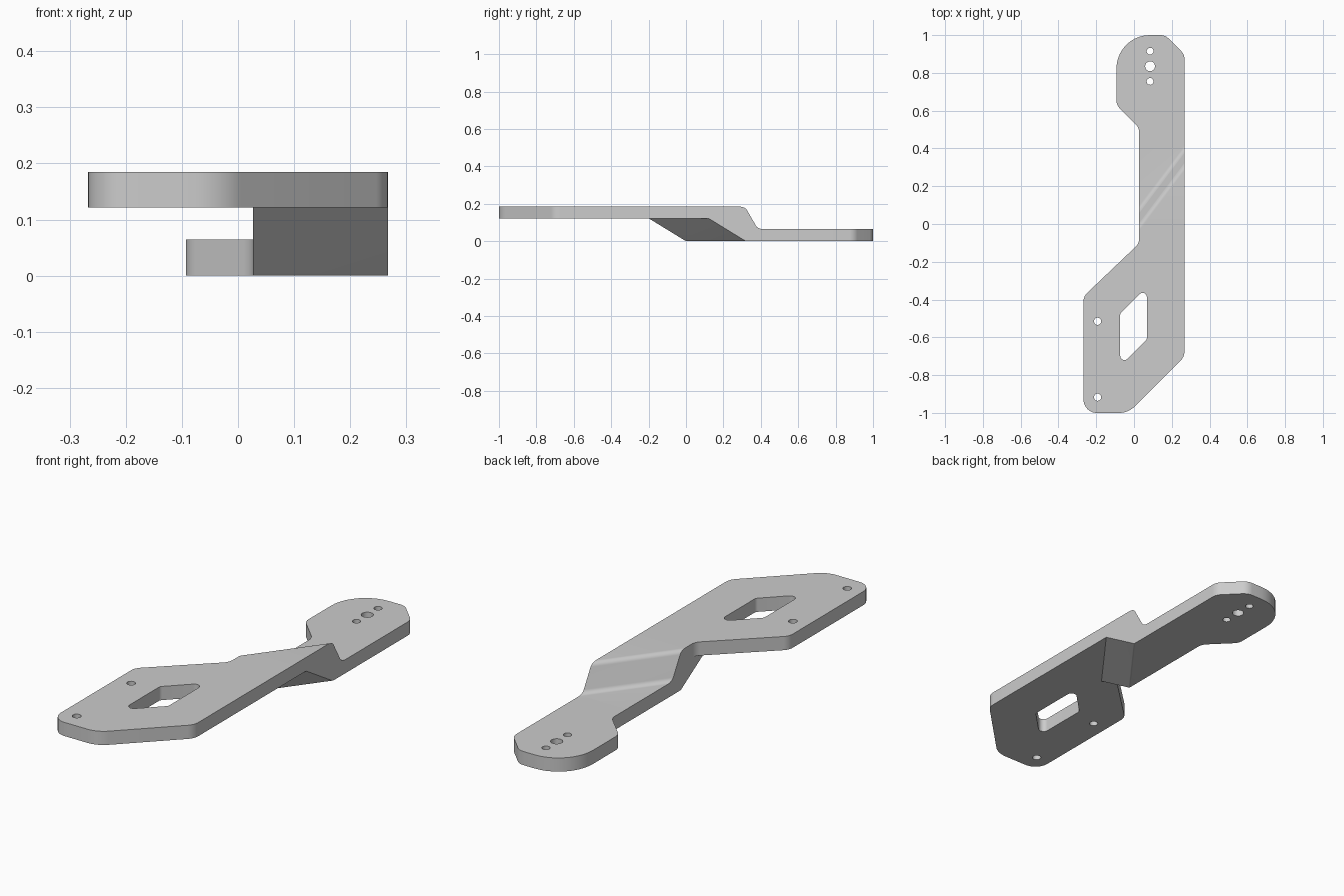
import bpy, bmesh, math
from mathutils import Vector

cube = bpy.data.objects.get("Cube")
if cube:
    bpy.data.objects.remove(cube, do_unlink=True)

LEFT, RIGHT = 0.027, 0.267          # sides of the arm
THICK, LOW, HIGH = 0.064, 0.121, 0.185


def rounded(corners, steps=10):
    """Round each (u, v, radius) corner of a closed polygon."""
    out = []
    for i, (u, v, r) in enumerate(corners):
        p = Vector((u, v))
        if r == 0:
            out.append(p)
            continue
        a = (Vector(corners[i - 1][:2]) - p).normalized()
        b = (Vector(corners[(i + 1) % len(corners)][:2]) - p).normalized()
        half = a.angle(b) / 2
        inward = (a + b).normalized()
        centre = p + inward * r / math.sin(half)
        # Sweep the arc from one tangent point to the other
        side = (a - b).normalized()
        sweep = math.pi / 2 - half
        for k in range(steps + 1):
            ang = sweep * (1 - 2 * k / steps)
            out.append(centre + r * (side * math.sin(ang) - inward * math.cos(ang)))
    return out


def prism(name, points, lo, hi, place=lambda u, v, w: (u, v, w)):
    """Extrude a flat polygon from lo to hi."""
    bm = bmesh.new()
    rings = [[bm.verts.new(place(round(p[0], 5), round(p[1], 5), w)) for p in points]
             for w in (lo, hi)]
    for ring in rings:
        bm.faces.new(ring)
    n = len(points)
    for i in range(n):
        j = (i + 1) % n
        bm.faces.new((rings[0][i], rings[0][j], rings[1][j], rings[1][i]))
    bmesh.ops.recalc_face_normals(bm, faces=bm.faces)
    mesh = bpy.data.meshes.new(name)
    bm.to_mesh(mesh)
    bm.free()
    obj = bpy.data.objects.new(name, mesh)
    bpy.context.collection.objects.link(obj)
    return obj


def combine(target, other, operation):
    """Apply a boolean and discard the helper."""
    mod = target.modifiers.new("combine", "BOOLEAN")
    mod.operation, mod.object, mod.solver = operation, other, "EXACT"
    bpy.context.view_layer.objects.active = target
    bpy.ops.object.modifier_apply(modifier=mod.name)
    bpy.data.objects.remove(other, do_unlink=True)


def circle(x, y, r, n=24):
    return [(x + r * math.cos(k * math.tau / n), y + r * math.sin(k * math.tau / n))
            for k in range(n)]


# Stepped arm: straight strip shaped by a profile swept along the slanted fold
bracket = prism("bracket", [(LEFT, -0.3), (RIGHT, -0.3), (RIGHT, 0.45), (LEFT, 0.45)], -0.1, 0.3)
step = rounded([(-1, LOW, 0), (-0.14, LOW, 0), (-0.0216, 0, 0.012), (1, 0, 0),
                (1, THICK, 0), (0.0174, THICK, 0.026), (-0.0246, HIGH, 0.026), (-1, HIGH, 0)])
fold = prism("fold_profile", step, -2, 2,
             lambda s, z, t: (-0.8 * s + 0.6 * t, 0.6 * s + 0.8 * t, z))
combine(bracket, fold, "INTERSECT")

# Raised front plate
front_plate = prism("front_plate", rounded([
    (-0.267, -1, 0.07), (-0.03, -1, 0.12), (RIGHT, -0.703, 0.07), (RIGHT, -0.05, 0),
    (LEFT, -0.05, 0), (LEFT, -0.103, 0.06), (-0.267, -0.383, 0.06)]), LOW, HIGH)
combine(bracket, front_plate, "UNION")

# Low rounded back plate
back_plate = prism("back_plate", rounded([
    (LEFT, 0.4, 0), (RIGHT, 0.4, 0), (RIGHT, 0.898, 0.06), (0.165, 1, 0.06),
    (-0.093, 1, 0.177), (-0.093, 0.63, 0.06), (LEFT, 0.51, 0.06)]), 0, THICK)
combine(bracket, back_plate, "UNION")

# Slanted window
window = prism("window_cutter", rounded([
    (-0.073, -0.473, 0.023), (-0.073, -0.753, 0.023),
    (0.068, -0.612, 0.023), (0.068, -0.332, 0.023)]), -0.1, 0.3)
combine(bracket, window, "DIFFERENCE")

# Screw holes
for x, y, r in [(0.085, 0.755, 0.018), (0.085, 0.835, 0.026), (0.085, 0.915, 0.018),
                (-0.193, -0.515, 0.019), (-0.193, -0.917, 0.019)]:
    combine(bracket, prism("hole_cutter", circle(x, y, r), -0.1, 0.3), "DIFFERENCE")

# Plain grey finish
grey = bpy.data.materials.new("plain_grey")
grey.use_nodes = True
colour = (0.604, 0.604, 0.604, 1)
grey.diffuse_color = colour
grey.node_tree.nodes["Principled BSDF"].inputs["Base Color"].default_value = colour
bracket.data.materials.clear()
bracket.data.materials.append(grey)
for face in bracket.data.polygons:
    face.material_index = 0

bpy.ops.object.select_all(action="DESELECT")
bracket.select_set(True)
bpy.context.view_layer.objects.active = bracket
bpy.ops.object.shade_smooth_by_angle(angle=math.radians(30))
